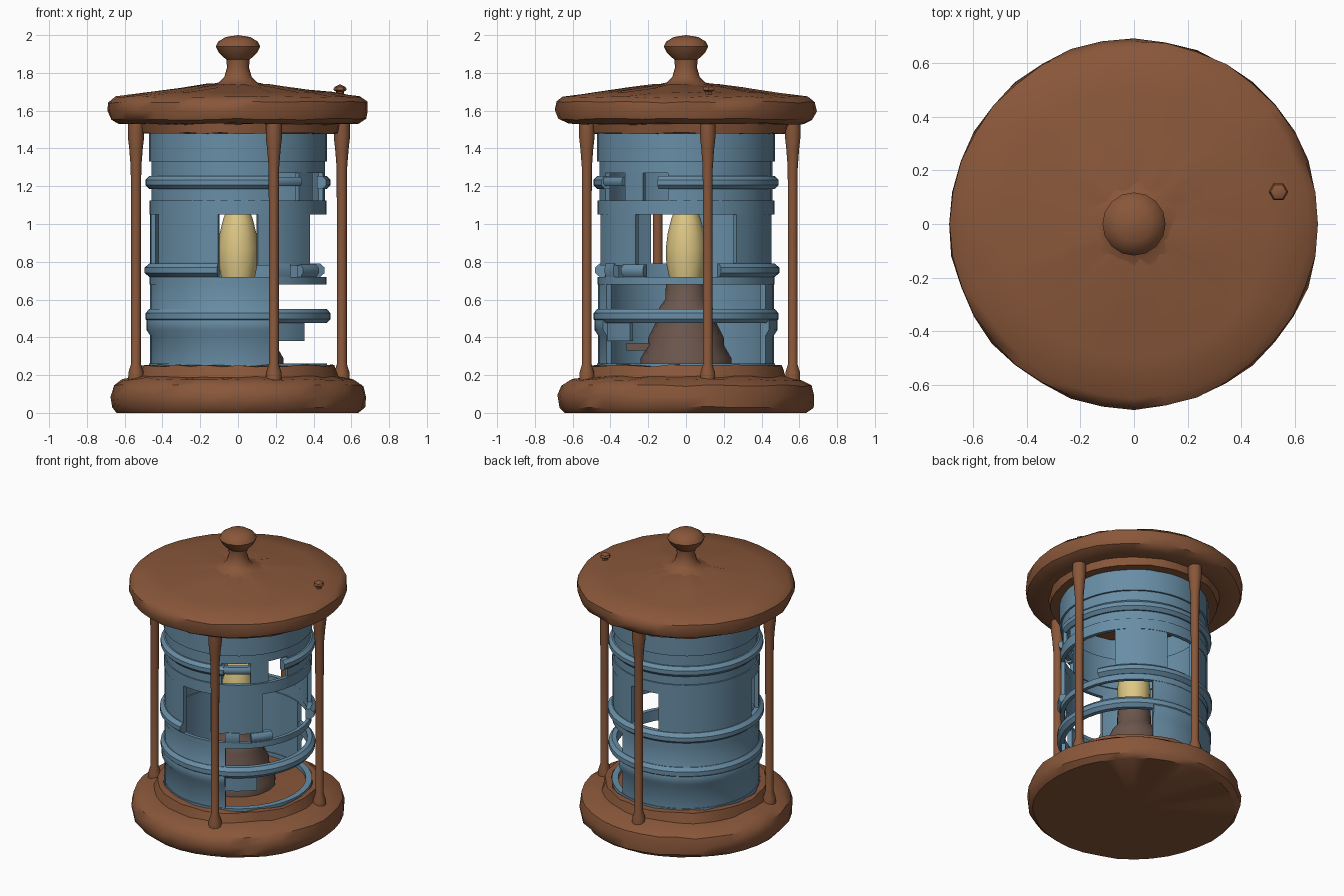
import bpy, bmesh, math, random
from math import sin, cos, radians, pi

random.seed(4)
old = bpy.data.objects.get("Cube")
if old:
    bpy.data.objects.remove(old, do_unlink=True)


def material(name, rgb):
    m = bpy.data.materials.new(name)
    m.use_nodes = True
    m.diffuse_color = (*rgb, 1)
    m.node_tree.nodes["Principled BSDF"].inputs["Base Color"].default_value = (*rgb, 1)
    return m


WOOD = material("reddish brown wood", (0.25, 0.095, 0.042))
GLASS = material("dusty blue glass", (0.14, 0.27, 0.38))
FLAME = material("pale yellow flame", (0.72, 0.57, 0.23))
METAL = material("grey brown metal", (0.15, 0.095, 0.075))


def finish(bm, name, mat, angle=40):
    bmesh.ops.recalc_face_normals(bm, faces=bm.faces)
    mesh = bpy.data.meshes.new(name)
    bm.to_mesh(mesh)
    bm.free()
    mesh.materials.append(mat)
    ob = bpy.data.objects.new(name, mesh)
    bpy.context.collection.objects.link(ob)
    bpy.ops.object.select_all(action='DESELECT')
    ob.select_set(True)
    bpy.context.view_layer.objects.active = ob
    bpy.ops.object.shade_smooth_by_angle(angle=radians(angle))
    return ob


def lathe(name, mat, profile, sides=32, at=(0, 0), wobble=0.0):
    """Turn an (r, z) outline that starts and ends on the axis."""
    bm = bmesh.new()
    rings = []
    for r, z in profile:
        if r == 0:
            rings.append([bm.verts.new((at[0], at[1], z))] * sides)
            continue
        ring = []
        for i in range(sides):
            a = 2 * pi * i / sides
            k = r + random.uniform(-wobble, wobble)
            dz = random.uniform(-wobble, wobble) if z > 0 else 0
            ring.append(bm.verts.new((at[0] + k * cos(a), at[1] + k * sin(a), z + dz)))
        rings.append(ring)
    for lo, hi in zip(rings, rings[1:]):
        for i in range(sides):
            j = (i + 1) % sides
            bm.faces.new(dict.fromkeys((lo[i], lo[j], hi[j], hi[i])))
    return finish(bm, name, mat)


def arc_wall(name, start, end, section):
    """Sweep a closed (r, z) section around the axis between two angles."""
    bm = bmesh.new()
    steps = max(1, math.ceil((end - start) / 9))
    full = end - start >= 360
    rings = []
    for i in range(steps if full else steps + 1):
        a = radians(start + (end - start) * i / steps)
        rings.append([bm.verts.new((r * cos(a), r * sin(a), z)) for r, z in section])
    pairs = list(zip(rings, rings[1:]))
    if full:
        pairs.append((rings[-1], rings[0]))
    else:
        bm.faces.new(rings[0])
        bm.faces.new(rings[-1])
    n = len(section)
    for p, q in pairs:
        for i in range(n):
            j = (i + 1) % n
            bm.faces.new((p[i], p[j], q[j], q[i]))
    return finish(bm, name, GLASS)


def slab(z0, z1, outer=0.465, thick=0.025):
    return [(outer - thick, z0), (outer, z0), (outer, z1), (outer - thick, z1)]


def bead(z0, z1, outer):
    h = (z1 - z0) * 0.3
    return [(0.44, z0), (0.47, z0), (outer, z0 + h), (outer, z1 - h), (0.47, z1), (0.44, z1)]


# Base with raised inner floor
lathe("base", WOOD, [(0, 0), (0.64, 0), (0.67, 0.03), (0.675, 0.09), (0.66, 0.145),
                     (0.61, 0.175), (0.53, 0.19), (0.51, 0.25), (0.475, 0.25),
                     (0.47, 0.235), (0, 0.235)], 36, wobble=0.006)

# Domed lid and the collar under it
lathe("lid", WOOD, [(0, 1.48), (0.53, 1.48), (0.54, 1.53), (0.63, 1.53), (0.675, 1.555),
                    (0.69, 1.60), (0.685, 1.645), (0.65, 1.672), (0.5, 1.695),
                    (0.3, 1.72), (0.17, 1.738), (0, 1.745)], 36, wobble=0.005)

# Turned knob on the lid
lathe("lid_knob", WOOD, [(0, 1.72), (0.165, 1.735), (0.1, 1.75), (0.072, 1.78),
                         (0.058, 1.83), (0.062, 1.87), (0.1, 1.905), (0.118, 1.94),
                         (0.105, 1.965), (0.065, 1.99), (0, 2.0)], 16)

# Four posts, flared at both ends
posts = {"front_post": (0.19, -0.525), "left_post": (0.55, 0.115),
         "back_post": (-0.03, 0.565), "right_post": (-0.54, -0.15)}
for post, spot in posts.items():
    lathe(post, WOOD, [(0, 0.16), (0.042, 0.17), (0.04, 0.215), (0.026, 0.26),
                       (0.026, 0.9), (0.028, 1.3), (0.036, 1.4), (0.043, 1.46),
                       (0.043, 1.53), (0, 1.54)], 10, spot)

# Peg end poking through the lid
lathe("lid_peg", WOOD, [(0, 1.66), (0.02, 1.67), (0.02, 1.70), (0.036, 1.71),
                        (0.03, 1.725), (0, 1.74)], 6, (0.54, 0.12))

# Glass: top bands and the complete beads
arc_wall("glass_top_band", 0, 360, slab(1.33, 1.48, 0.472))
arc_wall("glass_shoulder", 0, 360, slab(1.05, 1.125, 0.468))
arc_wall("glass_foot_ring", 0, 360, [(0.43, 0.23), (0.47, 0.23), (0.47, 0.262), (0.43, 0.262)])
arc_wall("glass_lower_bead", -360, 0, bead(0.475, 0.55, 0.49))
arc_wall("glass_sill_ring", 0, 360, slab(0.68, 0.72, 0.468))

# Glass: upper wall broken open at one corner
arc_wall("glass_upper_wall", -12, 292, slab(1.12, 1.335, 0.46))
arc_wall("glass_upper_bead", -18, 294, bead(1.185, 1.255, 0.49))
arc_wall("glass_upper_shard", -45, -30, slab(1.12, 1.27, 0.455))
arc_wall("glass_broken_strip", -68, -12, slab(1.27, 1.335, 0.46))
arc_wall("glass_bead_strip", -68, -45, bead(1.2, 1.25, 0.48))

# Glass: upright panels between the windows
panels = [(-77, -35), (35, 77), (103, 188), (205, 257)]
for i, (a, b) in enumerate(panels):
    arc_wall(f"glass_panel_{i + 1}", a, b, slab(0.78, 1.055))

# Glass: middle bead, open at the front window and in short pieces on the left
arc_wall("glass_middle_bead", 22, 257, bead(0.72, 0.79, 0.495))
arc_wall("glass_middle_piece", -65, -54, bead(0.72, 0.79, 0.475))
arc_wall("glass_middle_shard", -45, -28, bead(0.72, 0.785, 0.485))

# Glass: lower wall, missing on the left side
arc_wall("glass_lower_wall", 65, 295, [(0.435, 0.25), (0.465, 0.25), (0.465, 0.41),
                                       (0.485, 0.44), (0.485, 0.5), (0.465, 0.53),
                                       (0.465, 0.69), (0.435, 0.69)])
arc_wall("glass_lower_shard", -65, -40, slab(0.38, 0.48, 0.46))

# Burner with wick tube and a side key
lathe("burner", METAL, [(0, 0.235), (0.24, 0.235), (0.24, 0.29), (0.2, 0.36), (0.2, 0.4),
                        (0.165, 0.47), (0.165, 0.5), (0.14, 0.56), (0.11, 0.6),
                        (0.105, 0.71), (0, 0.715)], 16)
bm = bmesh.new()
bmesh.ops.create_cube(bm, size=1)
for v in bm.verts:
    v.co = (v.co.x * 0.06, v.co.y * 0.16 - 0.235, v.co.z * 0.04 + 0.35)
finish(bm, "burner_key", METAL)

# Flame
lathe("flame", FLAME, [(0, 0.71), (0.088, 0.71), (0.104, 0.79), (0.107, 0.87), (0.097, 0.95),
                       (0.08, 1.02), (0.068, 1.055), (0, 1.06)], 12)
